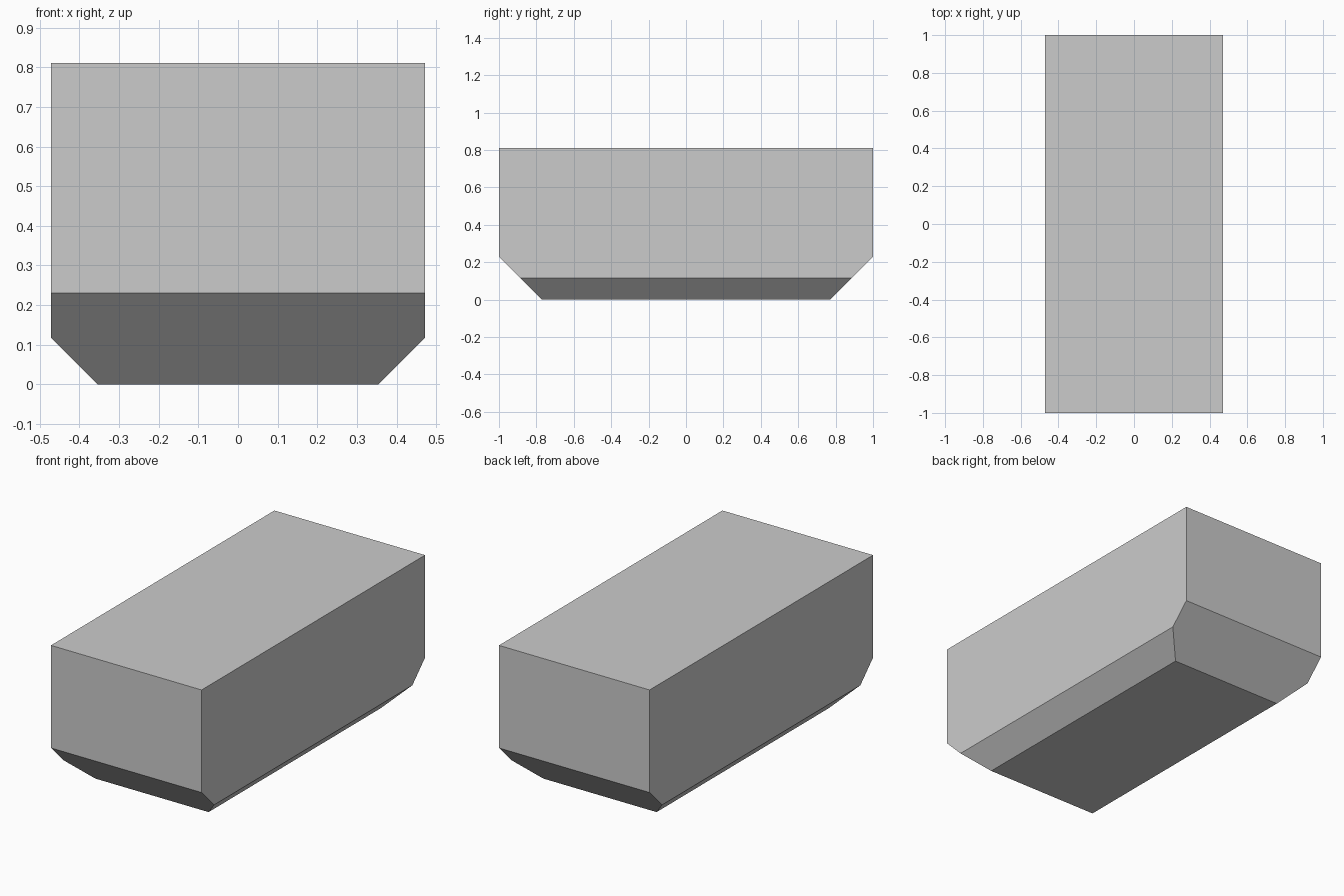
import bpy, bmesh
from mathutils import Vector

if "Cube" in bpy.data.objects:
    bpy.data.objects.remove(bpy.data.objects["Cube"])

HALF_X, HALF_Y, HEIGHT = 0.472, 1.0, 0.811
SIDE_CHAMFER, END_CHAMFER = 0.117, 0.23

# Plain block standing on the ground
bm = bmesh.new()
bmesh.ops.create_cube(bm, size=1)
for v in bm.verts:
    v.co = Vector((v.co.x * 2 * HALF_X, v.co.y * 2 * HALF_Y, (v.co.z + 0.5) * HEIGHT))


def cut_bottom_edge(point, normal):
    """Slice away everything beyond the plane and cap the opening."""
    cut = bmesh.ops.bisect_plane(bm, geom=bm.verts[:] + bm.edges[:] + bm.faces[:],
                                 plane_co=point, plane_no=normal, clear_outer=True)
    edges = [e for e in cut["geom_cut"] if isinstance(e, bmesh.types.BMEdge)]
    bmesh.ops.contextual_create(bm, geom=edges)


# 45 degree chamfers on all four lower edges
for s in (-1, 1):
    cut_bottom_edge((s * HALF_X, 0, SIDE_CHAMFER), (s, 0, -1))
    cut_bottom_edge((0, s * HALF_Y, END_CHAMFER), (0, s, -1))

bmesh.ops.recalc_face_normals(bm, faces=bm.faces[:])
mesh = bpy.data.meshes.new("chamfered_block")
bm.to_mesh(mesh)
bm.free()
block = bpy.data.objects.new("chamfered_block", mesh)
bpy.context.collection.objects.link(block)
